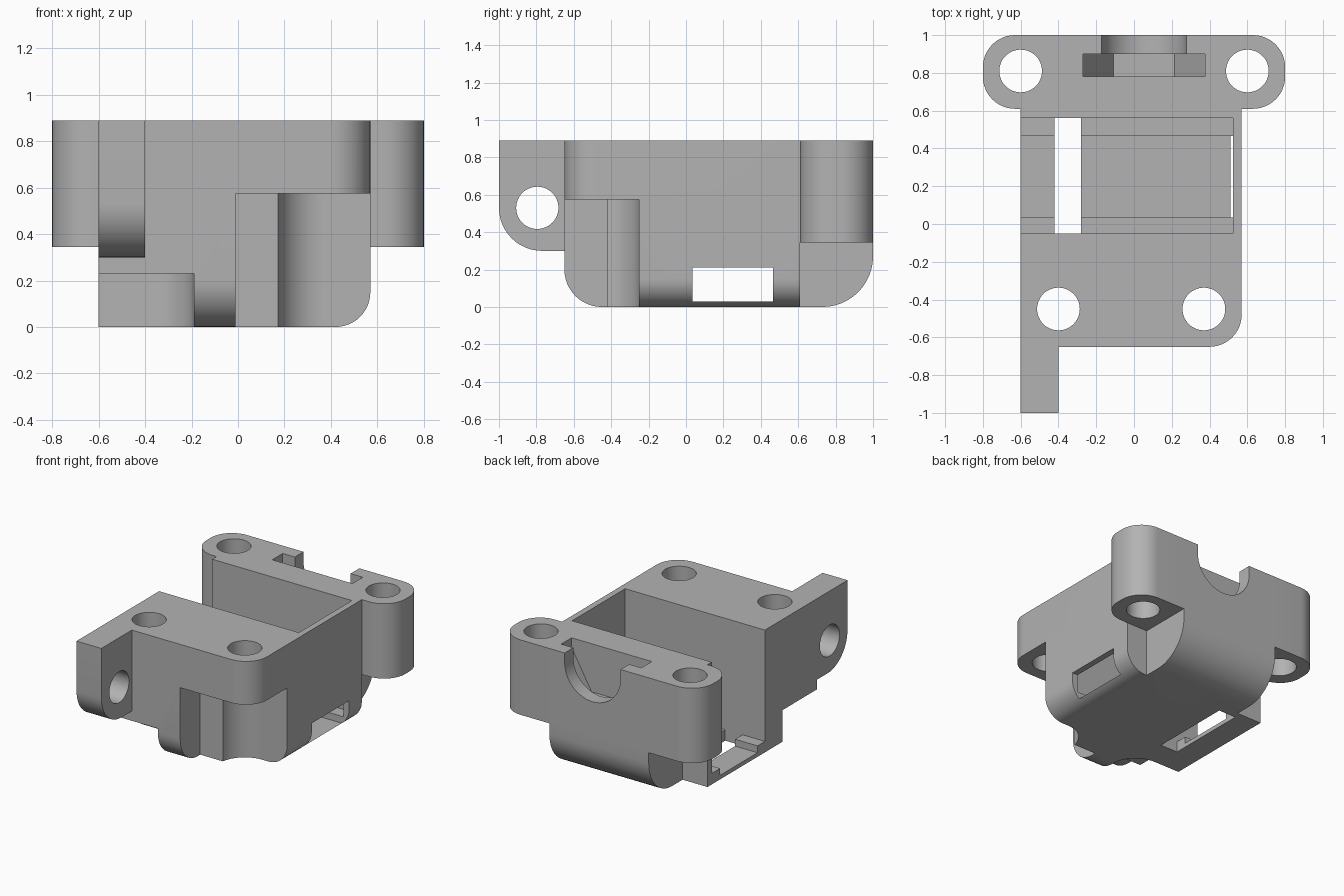
import bpy, bmesh, math
from mathutils import Vector

if "Cube" in bpy.data.objects:
    bpy.data.objects.remove(bpy.data.objects["Cube"])

TOP = 0.89

plastic = bpy.data.materials.new("grey_plastic")
plastic.use_nodes = True
colour = (0.45, 0.45, 0.45, 1)
plastic.diffuse_color = colour
plastic.node_tree.nodes["Principled BSDF"].inputs["Base Color"].default_value = colour


def rounded(points, steps=12):
    """Outline from (u, v) or (u, v, radius) corners; right angles get arcs."""
    out = []
    for i, p in enumerate(points):
        c = Vector(p[:2])
        if len(p) == 2:
            out.append(c)
            continue
        a = (Vector(points[i - 1][:2]) - c).normalized() * p[2]
        b = (Vector(points[(i + 1) % len(points)][:2]) - c).normalized() * p[2]
        for k in range(steps + 1):
            t = math.pi / 2 * k / steps
            out.append(c + a + b - b * math.cos(t) - a * math.sin(t))
    return out


def circle(u, v, r, n=48):
    return [Vector((u + r * math.cos(2 * math.pi * k / n),
                    v + r * math.sin(2 * math.pi * k / n))) for k in range(n)]


def rect(u0, u1, v0, v1):
    return [(u0, v0), (u1, v0), (u1, v1), (u0, v1)]


def prism(name, outline, axis, lo, hi):
    """Extrude a 2D outline along an axis."""
    place = {"x": lambda u, v, h: (h, u, v),
             "y": lambda u, v, h: (u, h, v),
             "z": lambda u, v, h: (u, v, h)}[axis]
    bm = bmesh.new()
    face = bm.faces.new([bm.verts.new(place(p[0], p[1], lo)) for p in outline])
    moved = bmesh.ops.extrude_face_region(bm, geom=[face])["geom"]
    bmesh.ops.translate(bm, vec=place(0, 0, hi - lo),
                        verts=[g for g in moved if isinstance(g, bmesh.types.BMVert)])
    bmesh.ops.recalc_face_normals(bm, faces=bm.faces)
    mesh = bpy.data.meshes.new(name)
    bm.to_mesh(mesh)
    bm.free()
    mesh.materials.append(plastic)
    ob = bpy.data.objects.new(name, mesh)
    bpy.context.scene.collection.objects.link(ob)
    return ob


def combine(target, tool, operation):
    mod = target.modifiers.new("combine", "BOOLEAN")
    mod.operation = operation
    mod.solver = "EXACT"
    mod.object = tool
    bpy.context.view_layer.objects.active = target
    bpy.ops.object.modifier_apply(modifier=mod.name)
    bpy.data.objects.remove(tool)


def cut(name, outline, axis, lo, hi):
    combine(housing, prism(name, outline, axis, lo, hi), "DIFFERENCE")


# Main block: plan outline trimmed by its front and side profiles
housing = prism("housing", rounded([
    (-0.6, -0.65), (0.57, -0.65, 0.17), (0.57, 0.61), (0.4, 0.61),
    (0.4, 1), (-0.4, 1), (-0.4, 0.61), (-0.6, 0.61)]), "z", 0, TOP)
combine(housing, prism("front_profile", rounded(
    [(-0.7, 0), (0.57, 0, 0.15), (0.57, 1), (-0.7, 1)]), "y", -2, 2), "INTERSECT")
combine(housing, prism("side_profile", rounded(
    [(-0.65, 0, 0.2), (1, 0, 0.27), (1, 1), (-0.65, 1)]), "x", -2, 2), "INTERSECT")

# Rear mounting bar with rounded ears, and the front hinge arm
combine(housing, prism("mounting_bar", rounded(
    [(-0.8, 0.61, 0.17), (0.8, 0.61, 0.17), (0.8, 1, 0.17), (-0.8, 1, 0.17)]),
    "z", 0.345, TOP), "UNION")
combine(housing, prism("hinge_arm", rounded(
    [(-1, 0.3, 0.23), (-0.6, 0.3), (-0.6, TOP), (-1, TOP)]),
    "x", -0.6, -0.4), "UNION")

# Cavity open at the top and one side, with a lower channel and floor slot
cut("cavity", rect(-0.05, 0.56, 0.08, 1.2), "x", -0.9, 0.525)
cut("channel", rect(0.035, 0.465, 0.03, 0.21), "x", -0.9, 0.9)
cut("floor_slot", rect(-0.42, -0.28, -0.05, 0.56), "z", -0.2, 0.3)

# Screw head pockets under the front corners
cut("tall_pocket", rect(-0.01, 0.9, -0.9, -0.42), "z", -0.2, 0.575)
cut("tall_pocket_corner", rounded(
    [(0.17, -0.8), (0.9, -0.8), (0.9, -0.25), (0.17, -0.25, 0.2)]), "z", -0.2, 0.575)
cut("low_pocket", rounded(
    [(-0.9, -0.8), (-0.19, -0.8), (-0.19, -0.25, 0.2), (-0.9, -0.25)]), "z", -0.2, 0.23)

# Screw holes
for x, y in [(-0.4, -0.45), (0.37, -0.45), (-0.6, 0.81), (0.6, 0.81)]:
    cut("screw_hole", circle(x, y, 0.113), "z", -0.3, 1.2)
cut("hinge_hole", circle(-0.795, 0.53, 0.113), "x", -0.9, -0.3)

# Rear bore with a six-sided nut trap, both open upward
BORE_X, BORE_Z = 0.052, 0.82
cut("bore", circle(BORE_X, BORE_Z, 0.225), "y", 0.85, 1.2)
cut("bore_mouth", rect(BORE_X - 0.225, BORE_X + 0.225, BORE_Z, 1.2), "y", 0.85, 1.2)
cut("nut_trap", circle(BORE_X, BORE_Z, 0.323, 6), "y", 0.78, 0.9)
cut("nut_trap_mouth", rect(BORE_X - 0.323, BORE_X + 0.323, BORE_Z, 1.2), "y", 0.78, 0.9)

# Smooth the arcs, keep the edges crisp
housing.select_set(True)
bpy.context.view_layer.objects.active = housing
bpy.ops.object.shade_smooth_by_angle(angle=math.radians(30))
